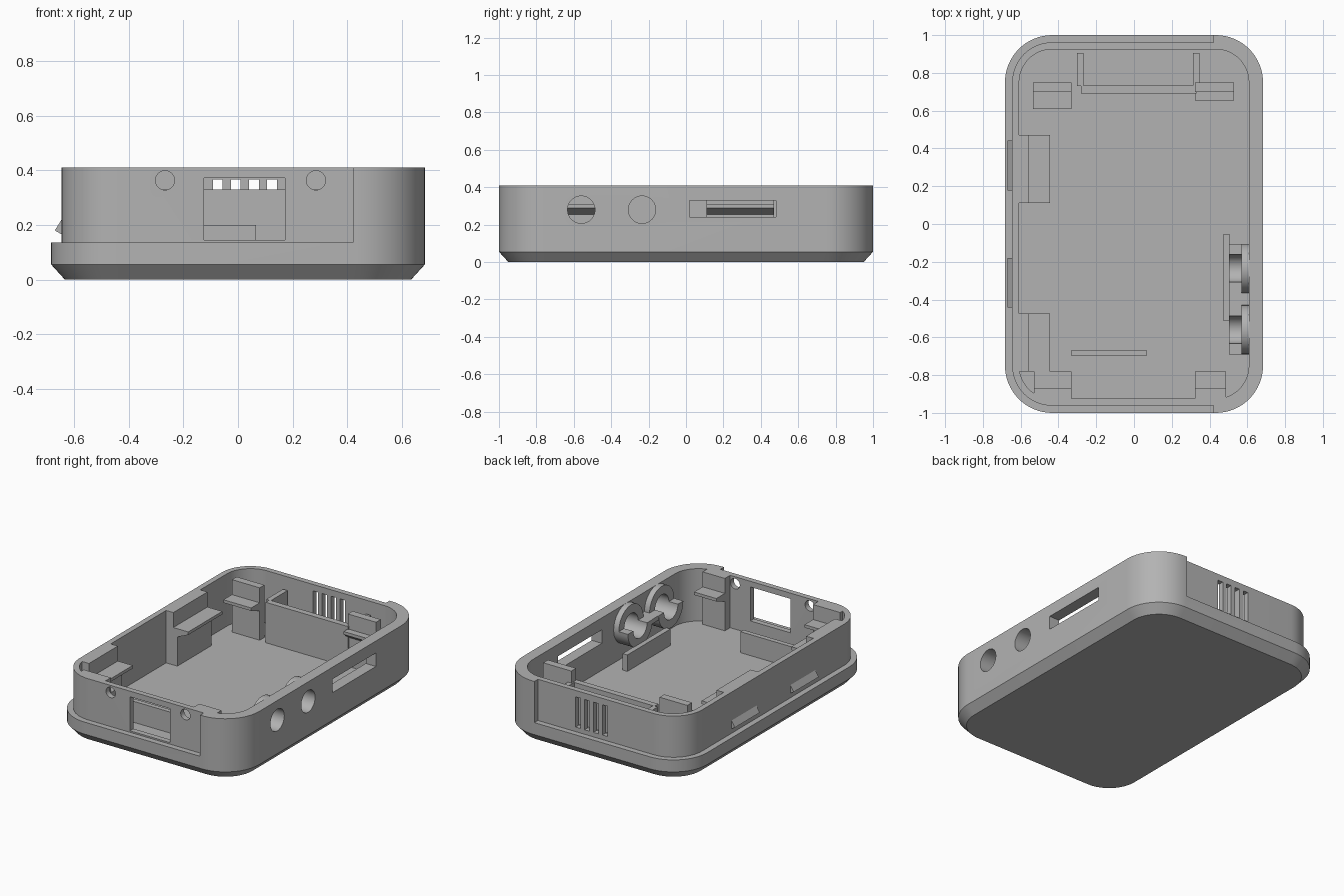
import bpy, bmesh, math
from mathutils import Vector, Matrix

if "Cube" in bpy.data.objects:
    bpy.data.objects.remove(bpy.data.objects["Cube"], do_unlink=True)

grey = bpy.data.materials.new("light_grey_plastic")
COLOUR = (0.45, 0.45, 0.45, 1)
grey.diffuse_color = COLOUR
grey.use_nodes = True
grey.node_tree.nodes["Principled BSDF"].inputs["Base Color"].default_value = COLOUR

FLOOR, RIM, LIP = 0.06, 0.41, 0.135


def finish(name, bm):
    bmesh.ops.recalc_face_normals(bm, faces=bm.faces)
    mesh = bpy.data.meshes.new(name)
    bm.to_mesh(mesh)
    bm.free()
    mesh.materials.append(grey)
    ob = bpy.data.objects.new(name, mesh)
    bpy.context.collection.objects.link(ob)
    return ob


def box(name, x, y, z):
    bm = bmesh.new()
    bmesh.ops.create_cube(bm, size=1)
    for v in bm.verts:
        v.co = [r[0] if c < 0 else r[1] for c, r in zip(v.co, (x, y, z))]
    return finish(name, bm)


def cylinder(name, centre, radius, depth, axis):
    bm = bmesh.new()
    turn = Vector((0, 0, 1)).rotation_difference(Vector(axis)).to_matrix().to_4x4()
    bmesh.ops.create_cone(bm, cap_ends=True, segments=40, radius1=radius, radius2=radius,
                          depth=depth, matrix=Matrix.Translation(centre) @ turn)
    return finish(name, bm)


def rounded_prism(name, levels, steps=16):
    """Stack of rounded rectangles; each level is (inset, z)."""
    bm = bmesh.new()
    rings = []
    for inset, z in levels:
        ring = []
        for q, (sx, sy) in enumerate(((1, 1), (-1, 1), (-1, -1), (1, -1))):
            for i in range(steps + 1):
                a = (q + i / steps) * math.pi / 2
                r = 0.25 - inset
                ring.append(bm.verts.new((sx * 0.433 + r * math.cos(a),
                                          sy * 0.75 + r * math.sin(a), z)))
        rings.append(ring)
    n = len(rings[0])
    for lo, hi in zip(rings, rings[1:]):
        for i in range(n):
            bm.faces.new((lo[i], lo[(i + 1) % n], hi[(i + 1) % n], hi[i]))
    bm.faces.new(rings[0])
    bm.faces.new(rings[-1])
    return finish(name, bm)


def extrude(name, profile, start, normal, run):
    """Profile of (distance along normal, z) swept along run."""
    bm = bmesh.new()
    start, normal, run = Vector(start), Vector(normal), Vector(run)
    ends = [[bm.verts.new(start + off + normal * d + Vector((0, 0, z))) for d, z in profile]
            for off in (Vector(), run)]
    n = len(profile)
    for i in range(n):
        j = (i + 1) % n
        bm.faces.new((ends[0][i], ends[0][j], ends[1][j], ends[1][i]))
    for e in ends:
        bm.faces.new(e)
    return finish(name, bm)


def boolean(ob, cutters, operation="DIFFERENCE"):
    for c in cutters:
        m = ob.modifiers.new("cut", "BOOLEAN")
        m.operation, m.object, m.solver = operation, c, "EXACT"
        bpy.context.view_layer.update()
        deps = bpy.context.evaluated_depsgraph_get()
        mesh = bpy.data.meshes.new_from_object(ob.evaluated_get(deps))
        ob.modifiers.clear()
        ob.data = mesh
        bpy.data.objects.remove(c, do_unlink=True)


# Shell with chamfered base, cavity and stepped-in wall on one side
shell = rounded_prism("case_shell", [(0.05, 0), (0, 0.055), (0, RIM)])
step = box("step_cutter", (-1, 0.42), (-1.3, 1.3), (LIP, 1))
boolean(step, [rounded_prism("step_core", [(0.038, -0.5), (0.038, 1.5)])])
boolean(shell, [step, rounded_prism("cavity", [(0.075, FLOOR), (0.075, 1)])])

# Openings: front window, screw holes, jack holes, side slot, rear vents
JACKS = (-0.56, -0.235)
cuts = [box("window", (-0.125, 0.172), (-1.1, -0.85), (0.145, 0.372)),
        box("slot", (0.55, 0.8), (0.02, 0.48), (0.24, 0.33))]
cuts += [cylinder("screw_hole", (x, -0.95, 0.363), 0.035, 0.3, (0, 1, 0)) for x in (-0.267, 0.285)]
cuts += [cylinder("jack_hole", (0.65, y, 0.28), 0.073, 0.25, (1, 0, 0)) for y in JACKS]
cuts += [box("vent", (x, x + 0.036), (0.85, 1.1), (0.165, 0.367)) for x in (-0.092, -0.026, 0.04, 0.106)]
boolean(shell, cuts)

# Jack cradles: full ring on the wall, open half ring with tabs further in
for i, y in enumerate(JACKS):
    ring = cylinder(f"jack_ring_{i}", (0.593, y, 0.28), 0.13, 0.046, (1, 0, 0))
    boolean(ring, [cylinder("bore", (0.6, y, 0.28), 0.073, 0.3, (1, 0, 0)),
                   box("trim", (0, 1), (-1, 1), (RIM, 1))])
    cradle = cylinder(f"jack_cradle_{i}", (0.538, y, 0.28), 0.13, 0.07, (1, 0, 0))
    boolean(cradle, [cylinder("bore", (0.54, y, 0.28), 0.073, 0.3, (1, 0, 0)),
                     box("trim", (0, 1), (-1, 1), (0.28, 1))])
box("jack_bridge", (0.505, 0.615), (-0.432, -0.363), (0.25, 0.28))
box("jack_rail", (0.472, 0.507), (-0.51, -0.055), (FLOOR - 0.01, 0.17))


# Board clips: upright post with a wedge ledge
def clip(name, start, normal, run, post, plate, out, top=RIM):
    profile = [(0, FLOOR - 0.01), (post, FLOOR - 0.01), (post, 0.255), (out, 0.29),
               (out, 0.31), (plate, 0.31), (plate, top), (0, top)]
    extrude(name, profile, start, normal, run)


clip("side_clip_middle", (-0.615, 0.11, 0), (1, 0, 0), (0, 0.36, 0), 0.09, 0.06, 0.17)
clip("side_clip_front", (-0.615, -0.78, 0), (1, 0, 0), (0, 0.305, 0), 0.09, 0.06, 0.17)
clip("front_clip_left", (-0.53, -0.925, 0), (0, 1, 0), (0.2, 0, 0), 0.055, 0.055, 0.145)
clip("front_clip_right", (0.322, -0.93, 0), (0, 1, 0), (0.165, 0, 0), 0.06, 0.06, 0.15)
clip("back_clip_left", (-0.535, 0.75, 0), (0, -1, 0), (0.205, 0, 0), 0.05, 0.05, 0.14)
clip("back_clip_right", (0.322, 0.75, 0), (0, -1, 0), (0.208, 0, 0), 0.05, 0.05, 0.095)

# Floor ribs: front rail and rear partition with its two side walls
box("front_rail", (-0.33, 0.065), (-0.7, -0.668), (FLOOR - 0.01, 0.2))
box("rear_partition", (-0.28, 0.33), (0.692, 0.732), (FLOOR - 0.01, 0.33))
for side, x in (("left", -0.302), ("right", 0.313)):
    box(f"rear_partition_{side}", (x, x + 0.034), (0.73, 0.905), (FLOOR - 0.01, 0.33))

# Snap latches on the outer stepped wall
for name, y in (("front", -0.443), ("back", 0.178)):
    extrude(f"latch_{name}", [(-0.01, 0.165), (0.004, 0.168), (0.025, 0.18), (0, 0.22), (-0.01, 0.22)],
            (-0.645, y, 0), (-1, 0, 0), (0, 0.263, 0))

# Smooth the curved walls, keep edges sharp
bpy.ops.object.select_all(action="DESELECT")
for ob in bpy.context.scene.objects:
    if ob.type == "MESH" and grey.name in ob.data.materials:
        ob.select_set(True)
        bpy.context.view_layer.objects.active = ob
bpy.ops.object.shade_smooth_by_angle(angle=math.radians(25))
